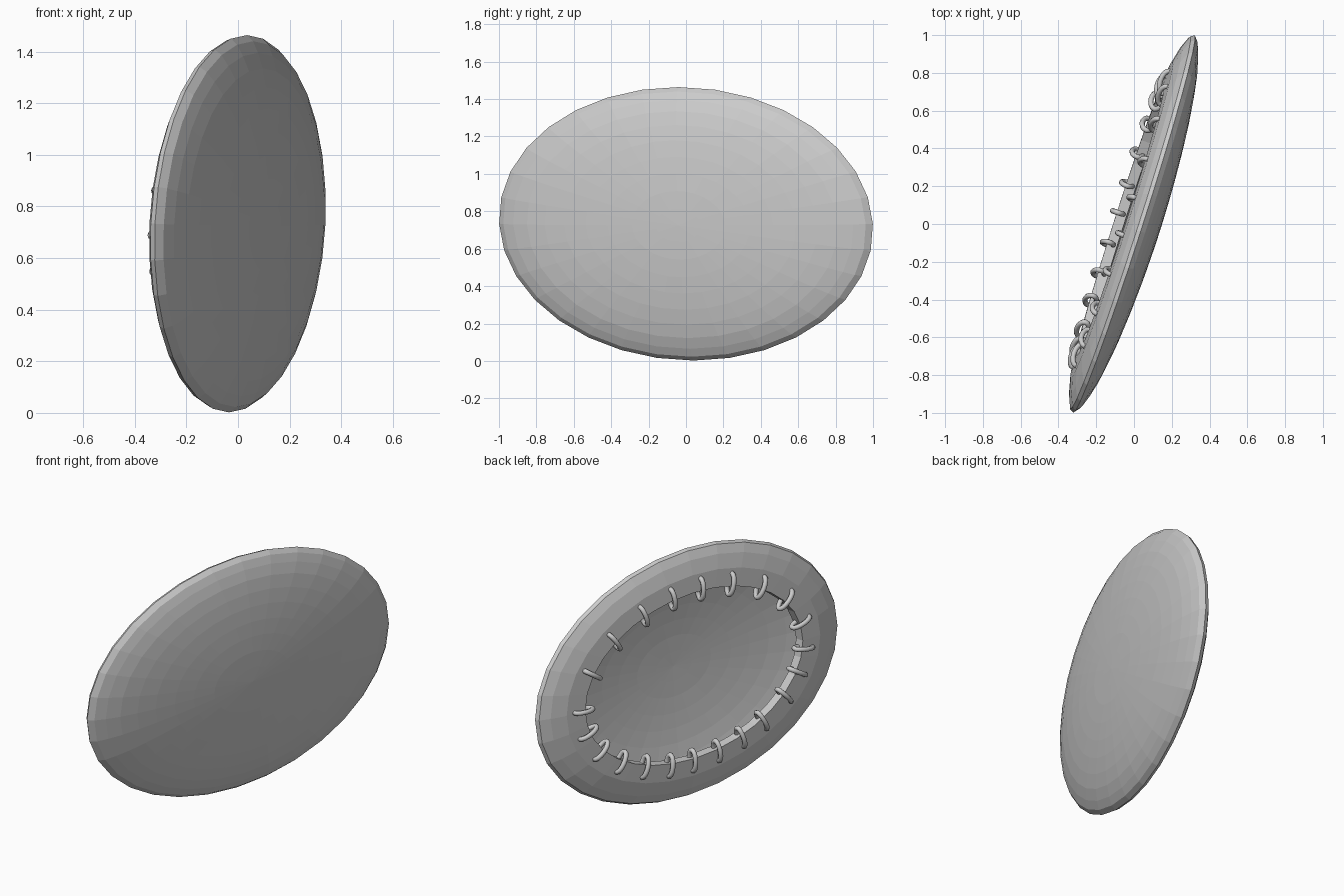
import bpy, bmesh, math
from mathutils import Vector

if "Cube" in bpy.data.objects:
    bpy.data.objects.remove(bpy.data.objects["Cube"])

# tilted frame of the dish: long axis, short axis, normal
U = Vector((0.322, 0.999, 0))
V = Vector((0.035, -0.04, 0.731))
N = U.cross(V).normalized()
C = Vector((0, 0, 0.733))
SEG = 32


def place(u, v, d):
    return C + U * u + V * v + N * d


def finish(bm, name):
    bmesh.ops.recalc_face_normals(bm, faces=bm.faces)
    me = bpy.data.meshes.new(name)
    bm.to_mesh(me)
    bm.free()
    ob = bpy.data.objects.new(name, me)
    bpy.context.collection.objects.link(ob)
    return ob


# dish shell: (long radius, short radius, depth) from front apex, round the rim, to inner apex
front = [(.12, .134), (.25, .131), (.38, .124), (.5, .115), (.62, .103),
         (.73, .088), (.83, .070), (.91, .048), (.97, .026), (1, 0)]
profile = [(r, r, d) for r, d in front]
profile += [(.988, .986, -.021), (.93, .92, -.046), (.84, .81, -.069),
            (.72, .67, -.075), (.715, .665, -.02), (.80, .76, -.01), (.88, .86, .01)]
profile += [(r * .98, r * .98, d - .02) for r, d in reversed(front[:-3])]

bm = bmesh.new()
rings = []
for ru, rv, d in profile:
    rings.append([bm.verts.new(place(ru * math.cos(2 * math.pi * i / SEG),
                                     rv * math.sin(2 * math.pi * i / SEG), d))
                  for i in range(SEG)])
for a, b in zip(rings, rings[1:]):
    for i in range(SEG):
        j = (i + 1) % SEG
        bm.faces.new((a[i], a[j], b[j], b[i]))
for ring, d in ((rings[0], .136), (rings[-1], .116)):
    apex = bm.verts.new(place(0, 0, d))
    for i in range(SEG):
        bm.faces.new((ring[i], ring[(i + 1) % SEG], apex))
finish(bm, "dish_shell")

# stitches: closed oval loops, unevenly spaced around the edge of the back opening
ANGLES = [0, 23, 44, 63, 79, 94, 110, 128, 147, 167, 185, 200, 215, 232,
          245, 258, 271, 283, 297, 312, 328, 344]
STEPS, SIDES, TUBE = 16, 8, .014
bm = bmesh.new()
for deg in ANGLES:
    t = math.radians(deg)
    base = place(.72 * math.cos(t), .67 * math.sin(t), -.070)
    tangent = (V * .67 * math.cos(t) - U * .72 * math.sin(t)).normalized()
    radial = tangent.cross(N).normalized()
    centre = base + radial * .01
    loops = []
    for s in range(STEPS):
        p = 2 * math.pi * s / STEPS
        c, n = math.cos(p), math.sin(p)
        pos = centre + radial * .062 * c + N * .03 * n
        out = (radial * .03 * c + N * .062 * n).normalized()
        loops.append([bm.verts.new(pos + (out * math.cos(q) + tangent * math.sin(q)) * TUBE)
                      for q in (2 * math.pi * m / SIDES for m in range(SIDES))])
    for s in range(STEPS):
        a, b = loops[s], loops[(s + 1) % STEPS]
        for m in range(SIDES):
            j = (m + 1) % SIDES
            bm.faces.new((a[m], a[j], b[j], b[m]))
stitches = finish(bm, "edge_stitches")
for f in stitches.data.polygons:
    f.use_smooth = True
